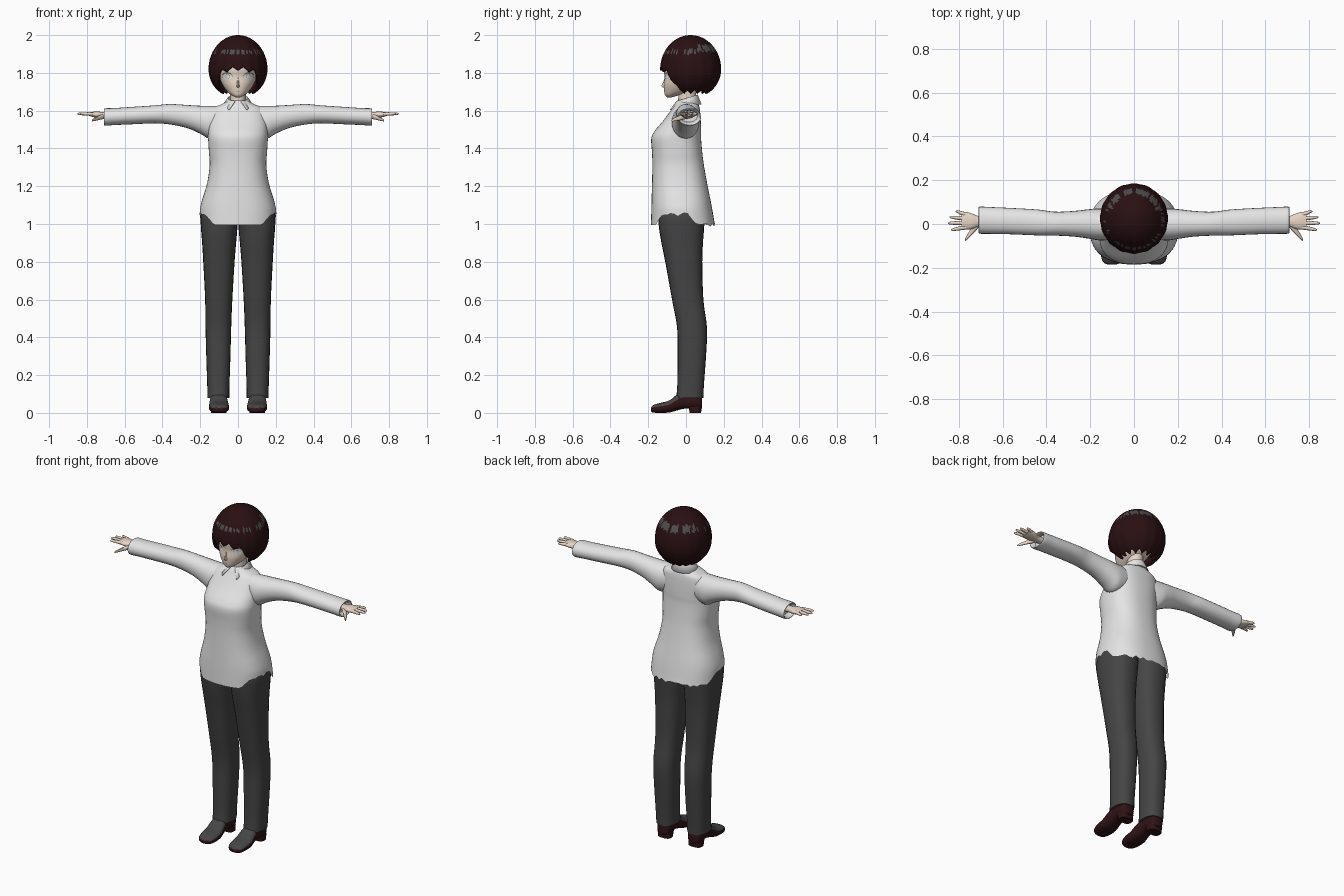
import bpy, bmesh, math, random
from mathutils import Vector

random.seed(4)
if "Cube" in bpy.data.objects:
    bpy.data.objects.remove(bpy.data.objects["Cube"], do_unlink=True)


def material(name, *rgb):
    m = bpy.data.materials.new(name)
    m.use_nodes = True
    m.diffuse_color = (*rgb, 1)
    m.node_tree.nodes["Principled BSDF"].inputs["Base Color"].default_value = (*rgb, 1)
    return m


SHIRT = material("shirt_white", .78, .78, .79)
TROUSER = material("trouser_grey", .06, .06, .06)
HAIR = material("hair_maroon", .022, .005, .006)
SHINE = material("shine_grey", .075, .075, .075)
SKIN = material("skin", .8, .67, .56)
SHOE = material("shoe_maroon", .03, .007, .008)
EYE = material("eye_white", .8, .8, .8)
IRIS = material("iris_grey", .4, .4, .41)
LIP = material("lip", .5, .3, .25)
parts = []


def finish(bm, name, mats, mirror=False):
    bmesh.ops.recalc_face_normals(bm, faces=bm.faces[:])
    me = bpy.data.meshes.new(name)
    bm.to_mesh(me)
    bm.free()
    for m in mats:
        me.materials.append(m)
    ob = bpy.data.objects.new(name, me)
    bpy.context.collection.objects.link(ob)
    if mirror:
        ob.modifiers.new("Mirror", 'MIRROR').use_mirror_merge = False
    parts.append(ob)
    return ob


def smooth_rows(rows, steps):
    """Spline through cross-sections"""
    out = []
    for i in range(len(rows) - 1):
        quad = [rows[max(i - 1, 0)], rows[i], rows[i + 1], rows[min(i + 2, len(rows) - 1)]]
        for k in range(steps):
            t = k / steps
            out.append([.5 * (2 * b + (c - a) * t + (2 * a - 5 * b + 4 * c - d) * t * t
                              + (3 * b - a - 3 * c + d) * t ** 3) for a, b, c, d in zip(*quad)])
    return out + [list(rows[-1])]


def bridge(bm, rings, closed=True):
    for r0, r1 in zip(rings, rings[1:]):
        n = len(r0)
        for j in range(n if closed else n - 1):
            k = (j + 1) % n
            bm.faces.new((r0[j], r0[k], r1[k], r1[j]))


def loft(name, axis, rows, mats, n=24, power=2.3, steps=4, caps=(True, True),
         mirror=False, tweak=None, rule=None):
    """Skin sections (position, a_min, a_max, b_min, b_max) laid along one axis"""
    bm = bmesh.new()
    rings = []
    for t, a0, a1, b0, b1 in smooth_rows(rows, steps):
        ring = []
        for j in range(n):
            c, s = math.cos(math.tau * j / n), math.sin(math.tau * j / n)
            a = (a0 + a1) / 2 + (a1 - a0) / 2 * math.copysign(abs(c) ** (2 / power), c)
            b = (b0 + b1) / 2 + (b1 - b0) / 2 * math.copysign(abs(s) ** (2 / power), s)
            p = {'x': (t, a, b), 'y': (a, t, b), 'z': (a, b, t)}[axis]
            ring.append(bm.verts.new(tweak(Vector(p)) if tweak else p))
        rings.append(ring)
    bridge(bm, rings)
    for ring, cap in zip((rings[0], rings[-1]), caps):
        if cap:
            bm.faces.new(ring)
    bmesh.ops.recalc_face_normals(bm, faces=bm.faces[:])
    if rule:
        for f in bm.faces:
            f.material_index = rule(f)
    return finish(bm, name, mats, mirror)


# Shirt body with side vents in the hem
def hem(p):
    if p.z < 1.1:
        drop = (1.1 - p.z) / .105
        side = max(0, min(1, (abs(p.x) - .13) / .04)) * max(0, min(1, (.06 - p.y) / .04))
        p.z += (.055 * side + random.uniform(-.008, .01) * (p.y > -.1) * (drop > .95)) * drop
    return p


loft("shirt_body", 'z', [
    (1.655, -.05, .05, -.045, .05), (1.635, -.085, .085, -.06, .065),
    (1.61, -.135, .135, -.075, .073), (1.55, -.152, .152, -.118, .078),
    (1.49, -.157, .157, -.168, .08), (1.45, -.158, .158, -.184, .08),
    (1.38, -.154, .154, -.18, .086), (1.31, -.15, .15, -.178, .095),
    (1.21, -.165, .165, -.18, .113), (1.1, -.197, .197, -.183, .135),
    (.995, -.203, .203, -.185, .153)], [SHIRT], n=56, power=2.4,
    caps=(True, False), tweak=hem)

# Sleeves and cuffs
loft("sleeves", 'x', [
    (.08, -.07, .06, 1.47, 1.625), (.15, -.075, .07, 1.452, 1.625),
    (.2, -.068, .068, 1.478, 1.626), (.27, -.058, .06, 1.508, 1.63),
    (.36, -.053, .056, 1.527, 1.635), (.44, -.052, .066, 1.533, 1.628),
    (.56, -.047, .073, 1.528, 1.62), (.65, -.045, .077, 1.524, 1.614),
    (.705, -.044, .079, 1.521, 1.612), (.704, -.036, .07, 1.53, 1.604),
    (.68, -.03, .06, 1.54, 1.6)], [SHIRT], power=2.1, mirror=True)

# Trouser legs
loft("trouser_legs", 'z', [
    (1.12, 0, .17, -.13, .1), (1.05, 0, .197, -.146, .1), (.98, .003, .196, -.143, .096),
    (.9, .01, .19, -.13, .09), (.8, .018, .184, -.11, .086), (.6, .03, .174, -.074, .092),
    (.45, .036, .172, -.047, .111), (.3, .04, .168, -.044, .106),
    (.15, .045, .163, -.046, .095), (.08, .046, .161, -.052, .092)],
    [TROUSER], power=2.4, mirror=True)

# Shoes with grey uppers over the toes, and heels
loft("shoes", 'y', [
    (-.186, .085, .115, .008, .025), (-.175, .06, .14, .002, .04),
    (-.14, .048, .152, 0, .052), (-.09, .048, .154, .002, .065),
    (-.05, .054, .15, .012, .095), (-.01, .058, .147, .022, .11),
    (.04, .058, .147, .022, .11), (.075, .065, .14, .02, .1), (.086, .08, .125, .025, .08)],
    [SHOE, TROUSER], power=2.5, mirror=True,
    rule=lambda f: int(f.normal.z > .35 and f.calc_center_median().y < -.04))
loft("shoe_heels", 'z', [(0, .062, .143, .02, .08), (.035, .06, .145, .012, .083)],
     [SHOE], power=3, steps=1, mirror=True)

# Palms, fingers and thumbs
loft("palms", 'x', [
    (.67, -.008, .034, 1.557, 1.592), (.71, -.012, .036, 1.558, 1.592),
    (.74, -.023, .048, 1.561, 1.595), (.77, -.026, .055, 1.567, 1.594),
    (.787, -.022, .052, 1.572, 1.592)], [SKIN], n=16, mirror=True)
for label, base, tip, end in (("index", -.015, -.026, .836), ("middle", .005, .004, .85),
                              ("ring", .025, .031, .842), ("little", .043, .057, .815)):
    loft(label + "_fingers", 'x', [
        (.765, base - .01, base + .01, 1.571, 1.592),
        ((.765 + end) / 2, (base + tip) / 2 - .009, (base + tip) / 2 + .009, 1.574, 1.592),
        (end - .008, tip - .006, tip + .006, 1.577, 1.59),
        (end, tip - .002, tip + .002, 1.581, 1.585)],
        [SKIN], n=10, power=2, steps=3, mirror=True)
loft("thumbs", 'x', [
    (.705, -.012, .02, 1.557, 1.585), (.735, -.044, -.01, 1.55, 1.575),
    (.757, -.067, -.04, 1.545, 1.564), (.772, -.079, -.068, 1.543, 1.554)],
    [SKIN], n=10, power=2, mirror=True)

# Neck, head and nose
loft("neck", 'z', [(1.58, -.05, .05, -.05, .055), (1.64, -.042, .042, -.042, .05),
                   (1.75, -.042, .042, -.04, .06)], [SKIN], power=2)
head = loft("head", 'z', [
    (1.671, -.012, .012, -.1, -.075), (1.682, -.034, .034, -.111, -.035),
    (1.705, -.06, .06, -.116, .03), (1.74, -.084, .084, -.118, .08),
    (1.78, -.099, .099, -.113, .12), (1.83, -.106, .106, -.116, .14),
    (1.9, -.09, .09, -.08, .12), (1.95, -.05, .05, -.04, .08)], [SKIN], n=32, power=2.1)
loft("nose", 'z', [(1.722, -.007, .007, -.122, -.1), (1.73, -.008, .008, -.131, -.1),
                   (1.745, -.006, .006, -.124, -.1), (1.775, -.004, .004, -.113, -.1)],
     [SKIN], n=10, power=2)


# Painted face plates, projected on to the head
def plate(name, x, z, rx, rz, mat, lift, mirror=True):
    bm = bmesh.new()
    rings = [[bm.verts.new((x + rx * f * math.cos(math.tau * j / 20), -.2,
                            z + rz * f * math.sin(math.tau * j / 20))) for j in range(20)]
             for f in (1, .7, .35)]
    bridge(bm, rings)
    bm.faces.new(rings[-1])
    ob = finish(bm, name, [mat])
    wrap = ob.modifiers.new("Wrap", 'SHRINKWRAP')
    wrap.target, wrap.wrap_method, wrap.offset = head, 'PROJECT', lift
    wrap.use_project_y = True
    if mirror:
        ob.modifiers.new("Mirror", 'MIRROR')


plate("eye_lashes", .058, 1.784, .028, .019, TROUSER, .001)
plate("eye_whites", .057, 1.781, .026, .017, EYE, .0025)
plate("irises", .055, 1.782, .012, .014, IRIS, .004)
plate("eye_lights", .055, 1.78, .009, .011, EYE, .0055)
plate("mouth", 0, 1.7, .013, .002, LIP, .002, False)

# Folded collar with two front points
bm = bmesh.new()
rings = [[], [], []]
for i in range(33):
    a = math.radians(16 + 328 * i / 32)
    s, c = math.sin(a), math.cos(a)
    front = max(0, c)
    point = max(0, (c - .7) / .3)
    rings[0].append(bm.verts.new((.052 * s, .004 - .054 * c, 1.632)))
    rings[1].append(bm.verts.new((.054 * s, .004 - .058 * c, 1.667 - .018 * c)))
    rings[2].append(bm.verts.new((.079 * s + .03 * point * math.copysign(1, s),
                                  .004 - .078 * c - .016 * point, 1.634 - .01 * front - .022 * point)))
bridge(bm, rings, closed=False)
thick = finish(bm, "collar", [SHIRT]).modifiers.new("Thickness", 'SOLIDIFY')
thick.thickness = .005

# Bobbed hair: an ellipsoid shell with a fringe, side locks and a ragged edge
COLS, ROWS = 96, 30
bm = bmesh.new()
rings = [[] for _ in range(ROWS)]
edge = []
for j in range(COLS):
    a = math.tau * j / COLS
    deg = math.degrees(min(a, math.tau - a))
    drop = max(0, min(1, (deg - 38) / 24))
    strand = abs((j % 6) / 3 - 1)
    edge.append(1.82 - .112 * drop + .012 * math.cos(a * 3) * (1 - drop) - .02 * strand)
for j in range(COLS):
    a = math.tau * j / COLS
    end = math.pi / 2 + math.asin((1.82 - edge[j]) / .155)
    for i in range(ROWS):
        phi = .06 + (end - .06) * i / (ROWS - 1)
        r = math.sin(phi) * (1 + .012 * math.cos(a * 16) * i / ROWS)
        z = 1.82 + (.18 if phi < math.pi / 2 else .155) * math.cos(phi)
        rings[i].append(bm.verts.new((.155 * r * math.sin(a), .025 - .16 * r * math.cos(a), z)))
bridge(bm, rings)
bm.faces.new(rings[0])

# Broken ring of shine around the crown
gaps = [random.random() for _ in range(COLS)]
for f in bm.faces:
    p = f.calc_center_median()
    col = int(math.atan2(p.x, p.y) / math.tau * COLS) % COLS
    back = p.y > .06
    middle = 1.93 if back else 1.912
    if abs(p.z - middle) < (.017 if back else .011) and gaps[col] < (.85 if back else .5):
        f.material_index = 1
shell = finish(bm, "hair", [HAIR, SHINE]).modifiers.new("Thickness", 'SOLIDIFY')
shell.thickness, shell.offset = .012, -1

# Smooth shading with crisp edges
bpy.ops.object.select_all(action='DESELECT')
for ob in parts:
    ob.select_set(True)
bpy.context.view_layer.objects.active = parts[0]
bpy.ops.object.shade_smooth_by_angle(angle=math.radians(45))
